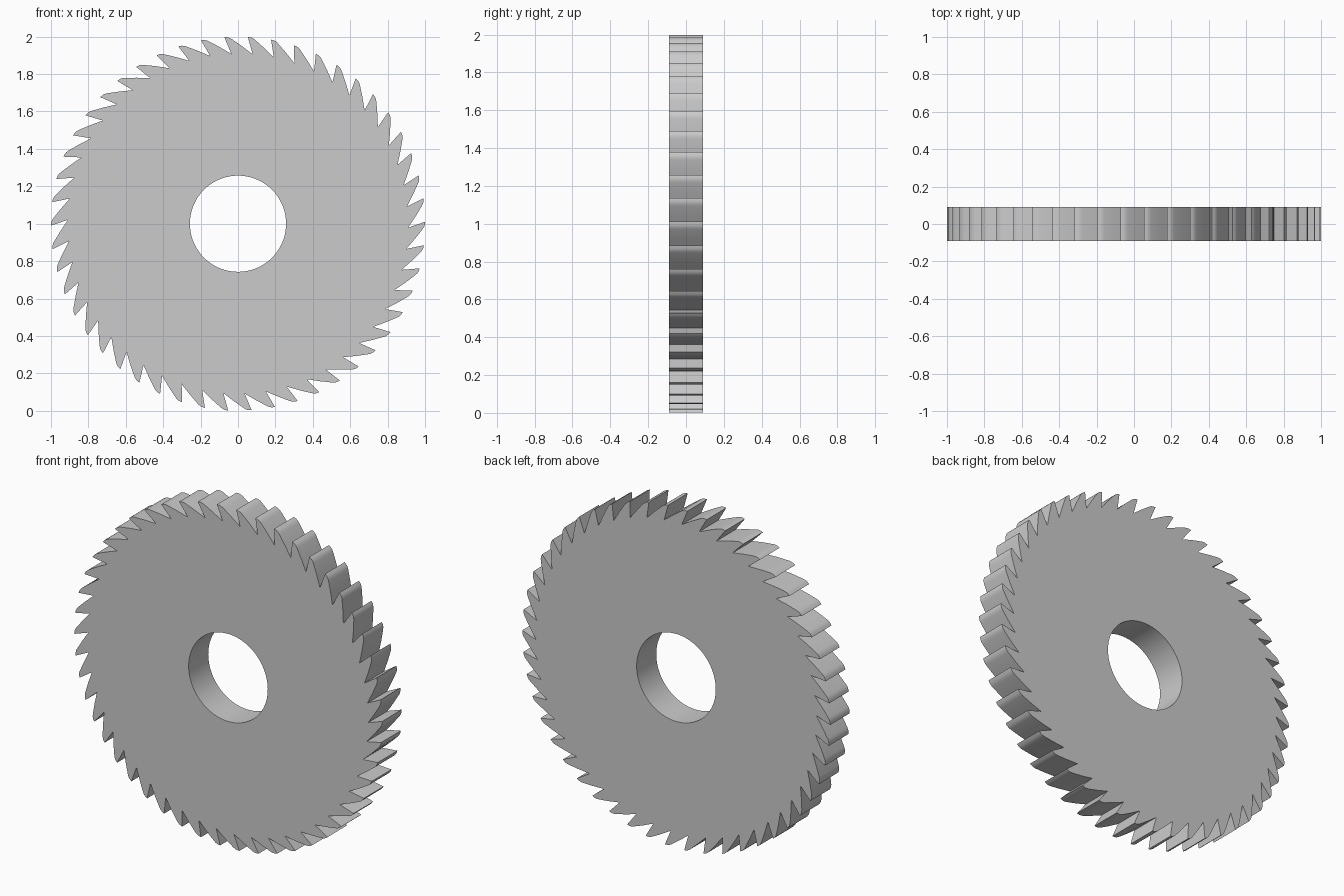
import bpy, bmesh
from math import cos, sin, radians

if "Cube" in bpy.data.objects:
    bpy.data.objects.remove(bpy.data.objects["Cube"])

TEETH, HOLE_R, HALF_T = 50, 0.257, 0.091
STEP = 360 / TEETH
# one hooked tooth, counter-clockwise: (angle in degrees from tooth centre, radius)
TOOTH = [(-8.55, 0.909), (-4.85, 0.950), (-1.75, 0.987), (-1.1, 0.994),
         (-0.4, 0.9985), (0.6, 1.0)]
BORE = [-8.55, -6.15, -3.75]


def ring(bm, y):
    """Outline and bore vertices, grouped by tooth, at depth y."""
    def vert(deg, r):
        a = radians(deg)
        return bm.verts.new((r * cos(a), y, 1 + r * sin(a)))
    outer = [[vert(k * STEP + a, r) for a, r in TOOTH] for k in range(TEETH)]
    inner = [[vert(k * STEP + a, HOLE_R) for a in BORE] for k in range(TEETH)]
    return outer, inner


def walls(bm, front, back):
    f, b = sum(front, []), sum(back, [])
    for i in range(len(f)):
        j = (i + 1) % len(f)
        bm.faces.new((f[i], f[j], b[j], b[i]))


# saw blade: flat sides made of one sector per tooth, plus rim and bore walls
bm = bmesh.new()
front, back = ring(bm, -HALF_T), ring(bm, HALF_T)
for outer, inner in (front, back):
    for k in range(TEETH):
        n = (k + 1) % TEETH
        bm.faces.new(outer[k] + [outer[n][0], inner[n][0]] + inner[k][::-1])
walls(bm, front[0], back[0])
walls(bm, front[1], back[1])
bmesh.ops.recalc_face_normals(bm, faces=bm.faces)

mesh = bpy.data.meshes.new("saw_blade")
bm.to_mesh(mesh)
bm.free()
blade = bpy.data.objects.new("saw_blade", mesh)
bpy.context.collection.objects.link(blade)
bpy.context.view_layer.objects.active = blade
blade.select_set(True)
bpy.ops.object.shade_smooth_by_angle(angle=radians(30))
